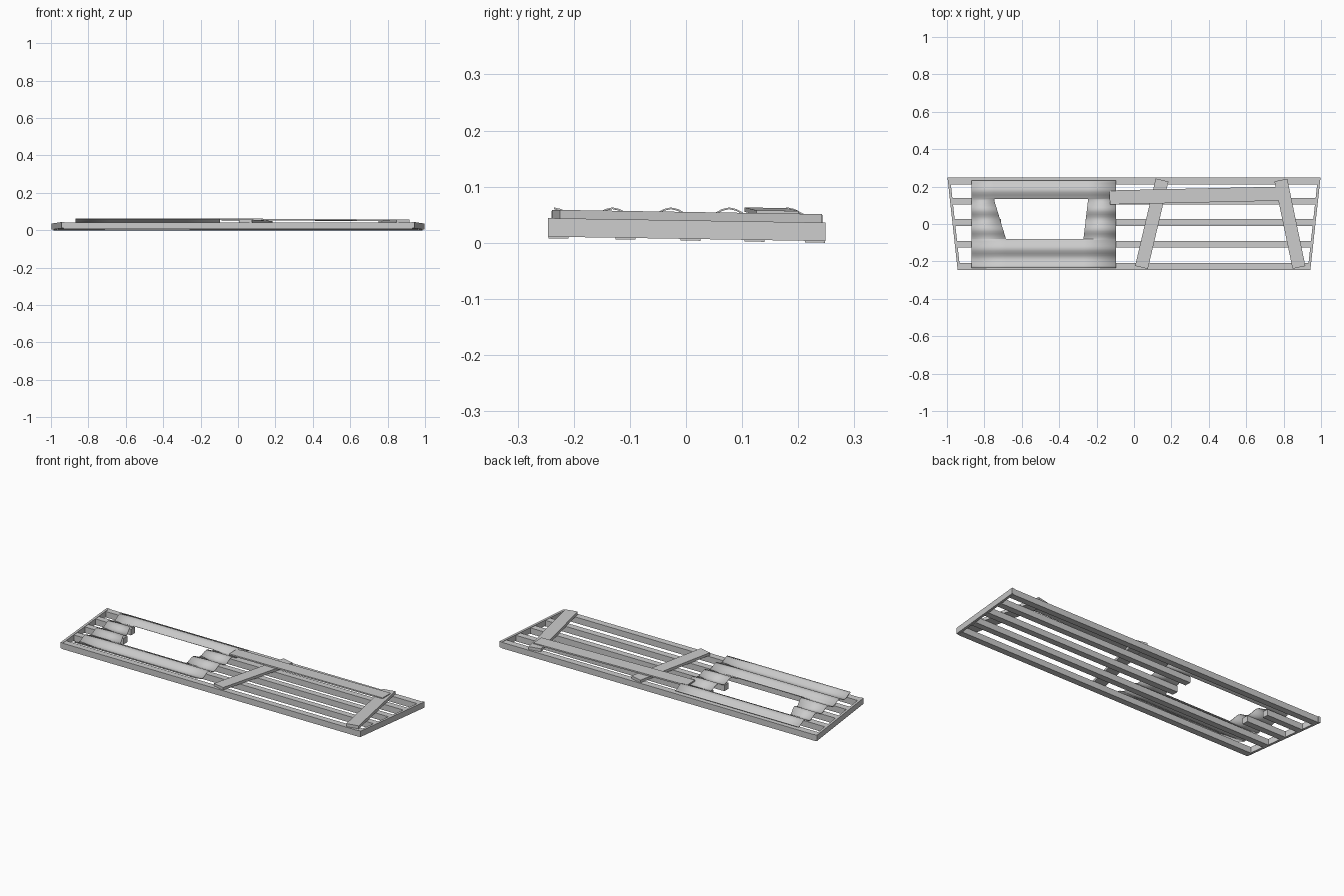
import bpy, bmesh, math
from mathutils import Vector

cube = bpy.data.objects.get("Cube")
if cube:
    bpy.data.objects.remove(cube, do_unlink=True)

grey = bpy.data.materials.new("weathered_grey")
grey.use_nodes = True
colour = (0.6, 0.6, 0.6, 1)
grey.diffuse_color = colour
grey.node_tree.nodes["Principled BSDF"].inputs["Base Color"].default_value = colour

TILT = -0.016  # the whole panel dips slightly towards the back


def finish(bm, name):
    bmesh.ops.recalc_face_normals(bm, faces=bm.faces)
    mesh = bpy.data.meshes.new(name)
    bm.to_mesh(mesh)
    bm.free()
    obj = bpy.data.objects.new(name, mesh)
    bpy.context.collection.objects.link(obj)
    mesh.materials.append(grey)
    return obj


def slab(name, outline, bottom, thick, lift=0.0):
    """Extruded plan outline; lift raises it towards -x."""
    bm = bmesh.new()
    verts = [bm.verts.new((x, y, bottom + TILT * y - lift * x)) for x, y in outline]
    face = bm.faces.new(verts)
    top = bmesh.ops.extrude_face_region(bm, geom=[face])["geom"]
    bmesh.ops.translate(bm, vec=(0, 0, thick),
                        verts=[v for v in top if isinstance(v, bmesh.types.BMVert)])
    return finish(bm, name)


def plank(name, start, end, width, bottom, thick, lift=0.0):
    a, b = Vector(start), Vector(end)
    side = (b - a).normalized().orthogonal() * width / 2
    return slab(name, [a + side, b + side, b - side, a - side], bottom, thick, lift)


def end_x(y):
    """Half length of the tapering frame at depth y."""
    return 0.97 + 0.11 * y


def hole_x(y):
    """Left and right limits of the opening at depth y."""
    t = (y + 0.08) / 0.215
    return -0.685 - 0.065 * t, -0.27 + 0.025 * t


# Frame rails, the two beneath the opening broken away
def rail(name, y, x0, x1, width=0.036):
    low, high = y - width / 2, y + width / 2
    fit = lambda x, d: math.copysign(end_x(d) - 0.01, x) if abs(x) > 0.9 else x
    slab(name, [(fit(x0, low), low), (fit(x1, low), low),
                (fit(x1, high), high), (fit(x0, high), high)], 0.004, 0.034)


for name, y in (("front_rail", -0.227), ("inner_rail_front", -0.108), ("back_rail", 0.23)):
    rail(name, y, -1, 1)
for name, y in (("inner_rail_middle", 0.008), ("inner_rail_back", 0.122)):
    left, right = hole_x(y)
    rail(name + "_short", y, -1, left)
    rail(name + "_long", y, right, 1)

# Slanted end boards
for name, s in (("left_end_board", 1), ("right_end_board", -1)):
    slab(name, [(s * (end_x(y) - inset), y) for y, inset in
                ((-0.246, 0), (0.249, 0), (0.249, 0.014), (-0.246, 0.014))], 0.007, 0.033)

# Corrugated sheet with a tapered opening
bm = bmesh.new()
PITCH = 0.104
ys = sorted([-0.235 + PITCH / 8 * i for i in range(37)] + [-0.08, 0.135])
rows = []
for y in ys:
    z = 0.053 + 0.010 * math.cos(2 * math.pi * (y + 0.235) / PITCH)
    left, right = hole_x(min(max(y, -0.08), 0.135))
    rows.append([bm.verts.new((x, y, z)) for x in (-0.87, left, right, -0.095)])
for i in range(len(rows) - 1):
    middle = (ys[i] + ys[i + 1]) / 2
    for j in range(3):
        if j == 1 and -0.08 < middle < 0.135:
            continue
        bm.faces.new((rows[i][j], rows[i][j + 1], rows[i + 1][j + 1], rows[i + 1][j]))
sheet = finish(bm, "corrugated_sheet")
solid = sheet.modifiers.new("thickness", "SOLIDIFY")
solid.thickness = 0.003
bpy.context.view_layer.objects.active = sheet
sheet.select_set(True)
bpy.ops.object.shade_smooth_by_angle(angle=math.radians(40))

# Loose planks nailed across the top
plank("middle_plank", (0.15, 0.235), (0.04, -0.232), 0.07, 0.038, 0.015)
plank("left_plank", (0.785, 0.235), (0.882, -0.232), 0.07, 0.038, 0.017)
plank("long_plank", (-0.13, 0.142), (0.82, 0.163), 0.075, 0.056, 0.008, 0.005)
